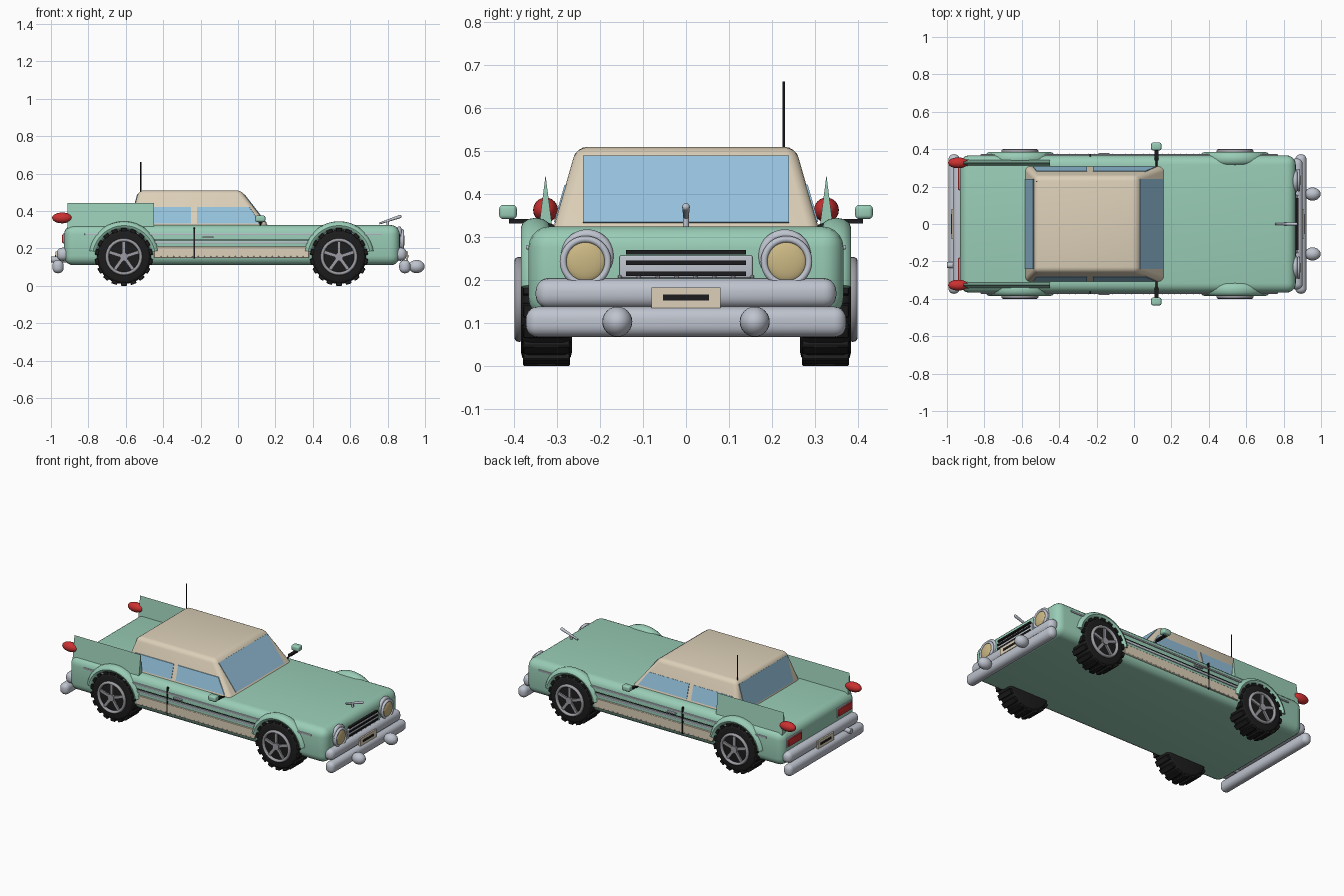
import bpy, bmesh, math
from mathutils import Matrix, Vector

if "Cube" in bpy.data.objects:
    bpy.data.objects.remove(bpy.data.objects["Cube"])

def mat(name, r, g, b):
    m = bpy.data.materials.new(name)
    m.diffuse_color = (r, g, b, 1)
    m.use_nodes = True
    m.node_tree.nodes["Principled BSDF"].inputs["Base Color"].default_value = m.diffuse_color
    return m

GREEN = mat("mint green", .32, .61, .47)
CREAM = mat("cream", .72, .63, .48)
GLASS = mat("window blue", .30, .54, .72)
CHROME = mat("chrome", .52, .55, .62)
RIM = mat("rim grey", .33, .33, .36)
BLACK = mat("black", .012, .012, .013)
RED = mat("lamp red", .60, .03, .03)
LENS = mat("lens yellow", .60, .48, .23)

def finish(name, bm, material, angle=40):
    bmesh.ops.recalc_face_normals(bm, faces=bm.faces[:])
    me = bpy.data.meshes.new(name)
    bm.to_mesh(me)
    bm.free()
    me.materials.append(material)
    me.polygons.foreach_set("use_smooth", [True] * len(me.polygons))
    me.set_sharp_from_angle(angle=math.radians(angle))
    ob = bpy.data.objects.new(name, me)
    bpy.context.collection.objects.link(ob)
    return ob

def T(*p):
    return Matrix.Translation(p)

def add_box(bm, x, y, z, bevel=0, seg=3, m=Matrix()):
    """Box from (min, max) ranges."""
    c = [(a[0] + a[1]) / 2 for a in (x, y, z)]
    s = [abs(a[1] - a[0]) for a in (x, y, z)]
    vs = bmesh.ops.create_cube(bm, size=1, matrix=m @ T(*c) @ Matrix.Diagonal((*s, 1)))["verts"]
    if bevel:
        es = list({e for v in vs for e in v.link_edges})
        bmesh.ops.bevel(bm, geom=es, offset=bevel, segments=seg, profile=.5, affect='EDGES')

def add_cyl(bm, a, b, r1, r2=None, seg=32):
    """Cylinder or cone between two points."""
    a, b = Vector(a), Vector(b)
    q = (b - a).to_track_quat('Z', 'Y').to_matrix().to_4x4()
    bmesh.ops.create_cone(bm, cap_ends=True, segments=seg, radius1=r1, radius2=r1 if r2 is None else r2,
                          depth=(b - a).length, matrix=T(*((a + b) / 2)) @ q)

def add_ball(bm, c, r, seg=24):
    bmesh.ops.create_uvsphere(bm, u_segments=seg, v_segments=seg // 2, radius=1,
                              matrix=T(*c) @ Matrix.Diagonal((*r, 1)))

def add_ring(bm, m, R, r, n=40, k=12, a0=0, a1=360, flat=1):
    """Torus or torus arc in the local XZ plane, tube scaled by flat along Y."""
    closed = a1 - a0 >= 360
    rows = []
    for i in range(n if closed else n + 1):
        a = math.radians(a0 + (a1 - a0) * i / n)
        row = []
        for j in range(k):
            t = 2 * math.pi * j / k
            d = R + r * math.cos(t)
            row.append(bm.verts.new(m @ Vector((d * math.cos(a), flat * r * math.sin(t), d * math.sin(a)))))
        rows.append(row)
    for i in range(n):
        p, q = rows[i], rows[(i + 1) % len(rows)]
        for j in range(k):
            bm.faces.new((p[j], p[(j + 1) % k], q[(j + 1) % k], q[j]))
    if not closed:
        bm.faces.new(rows[0])
        bm.faces.new(rows[-1])

def prism(bm, pts, offset):
    """Solid from a polygon, thickened by +-offset."""
    o = Vector(offset)
    a = [bm.verts.new(Vector(p) - o) for p in pts]
    b = [bm.verts.new(Vector(p) + o) for p in pts]
    bm.faces.new(a)
    bm.faces.new(b)
    for i in range(len(a)):
        j = (i + 1) % len(a)
        bm.faces.new((a[i], a[j], b[j], b[i]))

def box(name, material, *a, **k):
    bm = bmesh.new()
    add_box(bm, *a, **k)
    return finish(name, bm, material)

# Body shell
box("body", GREEN, (-.93, .865), (-.367, .367), (.11, .325), bevel=.05, seg=5)

# Cabin: tapered block with rounded edges
Z0, Z1 = .31, .51
def cab(z):
    t = (z - Z0) / (Z1 - Z0)
    return -.585 + .055 * t, .17 - .155 * t, .312 - .057 * t   # rear x, front x, half width
bm = bmesh.new()
add_box(bm, (-1, 1), (-1, 1), (Z0, Z1))
for v in bm.verts:
    xr, xf, w = cab(v.co.z)
    v.co.x, v.co.y = (xf if v.co.x > 0 else xr), math.copysign(w, v.co.y)
bmesh.ops.bevel(bm, geom=[e for e in bm.edges if max(v.co.z for v in e.verts) > .4],
                offset=.025, segments=4, profile=.5, affect='EDGES')
finish("cabin", bm, CREAM)

# Windows as thin plates on the sloping cabin sides
bm = bmesh.new()
for k in (0, 1):
    a, b = cab(.333)[k], cab(.488)[k]
    prism(bm, [(a, -.24, .333), (a, .24, .333), (b, .24, .488), (b, -.24, .488)],
          ((.003 if k else -.003), 0, .002))
finish("windscreen_and_rear_window", bm, GLASS)
bm = bmesh.new()
for s in (1, -1):
    for x0, x1, x2, x3 in ((-.54, -.25, -.25, -.52), (-.22, .12, .06, -.22)):
        a, b = s * cab(.335)[2], s * cab(.422)[2]
        prism(bm, [(x0, a, .335), (x1, a, .335), (x2, b, .422), (x3, b, .422)], (0, .003, .001))
finish("side_windows", bm, GLASS)

# Wheels
for end, wx in (("front", .54), ("rear", -.61)):
    for side, s in (("left", 1), ("right", -1)):
        n = end + "_" + side
        c = T(wx, 0, .155)
        bm = bmesh.new()
        add_cyl(bm, (wx, s * .266, .155), (wx, s * .384, .155), .145, seg=40)
        rim_edges = [e for e in bm.edges if abs(e.verts[0].co.y - e.verts[1].co.y) < 1e-4]
        bmesh.ops.bevel(bm, geom=rim_edges, offset=.02, segments=3, profile=.5, affect='EDGES')
        for i in range(18):   # tread blocks
            m = c @ Matrix.Rotation(math.radians(20 * i), 4, 'Y')
            add_box(bm, (-.016, .016), (s * .27, s * .38), (-.155, -.135), bevel=.003, seg=1, m=m)
        finish("tyre_" + n, bm, BLACK)
        bm = bmesh.new()
        add_ring(bm, T(wx, s * .388, .155), .09, .009, flat=1.3)
        add_cyl(bm, (wx, s * .37, .155), (wx, s * .398, .155), .022, seg=20)
        for i in range(5):
            m = c @ Matrix.Rotation(math.radians(72 * i), 4, 'Y')
            add_box(bm, (-.009, .009), (s * .378, s * .393), (.01, .09), m=m)
        finish("spoked_rim_" + n, bm, RIM)
        bm = bmesh.new()
        add_ring(bm, T(wx, s * .35, .155), .167, .023, n=32, a0=10, a1=170, flat=1.5)
        finish("wheel_arch_" + n, bm, GREEN)

# Bumpers: two stacked bars front and rear
for name, x1, x2, d in (("front", .868, .892, 1), ("rear", -.935, -.962, -1)):
    bm = bmesh.new()
    add_box(bm, (x1 - .034, x1 + .034), (-.35, .35), (.134, .204), bevel=.03, seg=5)
    add_box(bm, (x2 - .03, x2 + .03), (-.373, .373), (.067, .138), bevel=.028, seg=5)
    finish(name + "_bumper", bm, CHROME)
    f = x1 + d * .036
    box(name + "_number_plate", CREAM, (f - .006, f + .006), (-.08, .08), (.135, .183))
    box(name + "_plate_mark", BLACK, (f + d * .005, f + d * .008), (-.053, .053), (.152, .166))
bm = bmesh.new()
for s in (1, -1):
    add_ball(bm, (.955, s * .16, .103), (.043, .035, .035))
finish("bumper_guards", bm, CHROME)
bm = bmesh.new()
add_cyl(bm, (-.9, -.22, .14), (-1, -.22, .14), .016, seg=20)
finish("exhaust_pipe", bm, CHROME)

# Grille with dark slots
box("grille_backing", CHROME, (.85, .873), (-.155, .155), (.205, .257), bevel=.004)
bm = bmesh.new()
for z in (.215, .24, .265):
    add_box(bm, (.855, .879), (-.14, .14), (z - .005, z + .005))
finish("grille_slots", bm, BLACK)
bm = bmesh.new()
for i in range(8):
    add_ball(bm, (.874, -.154 + .044 * i, .207), (.005, .005, .005), seg=8)
finish("grille_studs", bm, CHROME)

# Headlights
R90 = Matrix.Rotation(math.pi / 2, 4, 'Z')
bm, lens = bmesh.new(), bmesh.new()
for s in (1, -1):
    y = s * .234
    add_ring(bm, T(.862, s * .23, .256) @ R90, .05, .012)
    add_cyl(bm, (.83, y, .245), (.88, y, .245), .057)
    add_ring(bm, T(.88, y, .243) @ R90, .052, .008)
    add_ball(lens, (.879, y, .243), (.012, .047, .047))
finish("headlight_rings", bm, CHROME)
finish("headlight_lenses", lens, LENS)

# Hood ornament
bm = bmesh.new()
add_cyl(bm, (.755, 0, .333), (.865, 0, .37), .005, .009, seg=16)
add_ball(bm, (.865, 0, .37), (.01, .009, .009), seg=16)
add_cyl(bm, (.80, 0, .315), (.80, 0, .35), .007, seg=12)
finish("hood_ornament", bm, CHROME)

# Tail fins, fin lamps and rear lamps
fins, cones, lamps, frames = (bmesh.new() for _ in range(4))
for s in (1, -1):
    y = s * .327
    ends = [[fins.verts.new(p) for p in ((x, y - .018, .305), (x, y + .018, .305), (x, y, .444))]
            for x in (-.912, -.45)]
    for i in range(3):
        j = (i + 1) % 3
        fins.faces.new((ends[0][i], ends[0][j], ends[1][j], ends[1][i]))
    for e in ends:
        fins.faces.new(e)
    add_ball(cones, (-.94, y, .363), (.054, .029, .029))
    add_box(frames, (-.934, -.91), (s * .175, s * .325), (.222, .282), bevel=.004, seg=2)
    add_box(lamps, (-.941, -.92), (s * .183, s * .317), (.23, .274), bevel=.004, seg=2)
finish("tail_fins", fins, GREEN)
finish("fin_lamps", cones, RED)
finish("rear_lamp_frames", frames, CHROME)
finish("rear_lamps", lamps, RED)

# Side trim, rocker panels, door lines, handles and mirrors
trim, rock, dark, studs, mirror = (bmesh.new() for _ in range(5))
for s in (1, -1):
    add_box(trim, (-.82, .77), (s * .36, s * .373), (.271, .281), bevel=.003, seg=2)
    add_box(trim, (-.45, .38), (s * .36, s * .372), (.226, .238), bevel=.003, seg=2)
    add_box(trim, (-.19, -.13), (s * .365, s * .38), (.255, .264), bevel=.003, seg=2)
    add_box(dark, (-.45, .38), (s * .36, s * .369), (.243, .248))
    add_box(dark, (-.238, -.231), (s * .36, s * .375), (.145, .312))
    add_box(rock, (-.45, .38), (s * .36, s * .372), (.148, .21), bevel=.003, seg=1)
    for i in range(24):
        add_ball(studs, (-.41 + .033 * i, s * .372, .155), (.004, .004, .004), seg=8)
    add_cyl(dark, (.12, s * .30, .32), (.12, s * .35, .337), .006, seg=10)
    add_box(dark, (.11, .13), (s * .34, s * .412), (.332, .342))
    add_box(mirror, (.092, .146), (s * .394, s * .435), (.342, .375), bevel=.009, seg=3)
finish("side_trim", trim, CHROME)
finish("rocker_panels", rock, CREAM)
finish("rocker_studs", studs, CHROME)
finish("door_lines_and_mirror_arms", dark, BLACK)
finish("mirrors", mirror, GREEN)

# Aerial
bm = bmesh.new()
add_cyl(bm, (-.52, .228, .46), (-.52, .228, .662), .003, seg=10)
finish("aerial", bm, BLACK)
